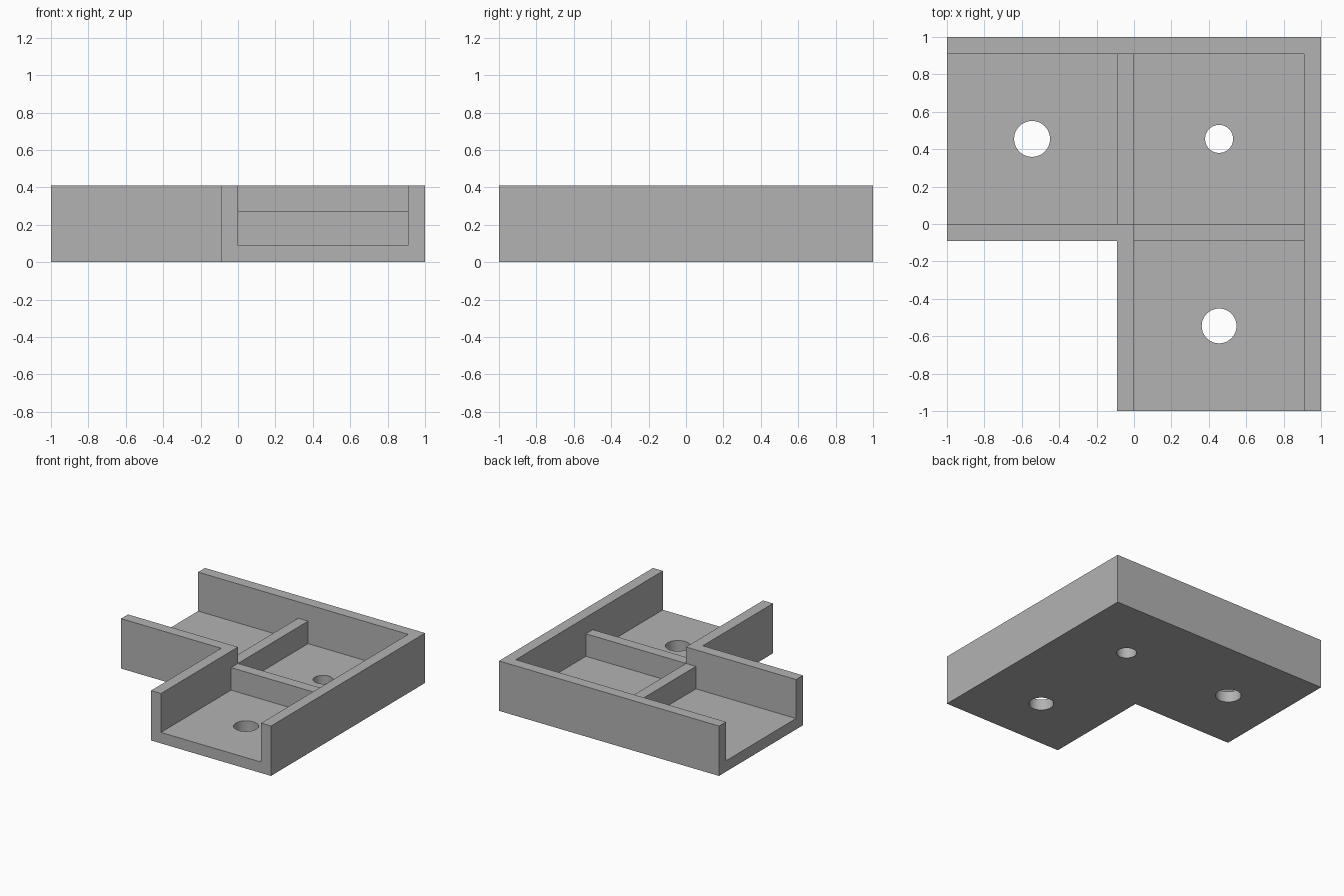
import bpy
import bmesh
import math

default = bpy.data.objects.get("Cube")
if default:
    bpy.data.objects.remove(default, do_unlink=True)

HEIGHT, FLOOR, RIB = 0.41, 0.09, 0.275   # rim, floor and divider tops
WALL = 0.09                              # wall thickness
IN = 1 - WALL                            # inner face of the outer walls

grey = bpy.data.materials.new("plain grey")
grey.use_nodes = True
grey.diffuse_color = (0.45, 0.45, 0.45, 1)
grey.node_tree.nodes["Principled BSDF"].inputs["Base Color"].default_value = grey.diffuse_color


def prism(name, outline, z0, z1):
    """Extrude a counter-clockwise outline from z0 up to z1."""
    bm = bmesh.new()
    base = bm.faces.new([bm.verts.new((x, y, z0)) for x, y in outline])
    top = bmesh.ops.extrude_face_region(bm, geom=[base])["geom"]
    verts = [v for v in top if isinstance(v, bmesh.types.BMVert)]
    bmesh.ops.translate(bm, verts=verts, vec=(0, 0, z1 - z0))
    bmesh.ops.recalc_face_normals(bm, faces=bm.faces)
    mesh = bpy.data.meshes.new(name)
    bm.to_mesh(mesh)
    bm.free()
    mesh.materials.append(grey)
    obj = bpy.data.objects.new(name, mesh)
    bpy.context.collection.objects.link(obj)
    return obj


def corner(near, far, end_low):
    """L-shaped outline: inner corner at near, outer corner at far."""
    return [(near, end_low), (far, end_low), (far, far),
            (end_low, far), (end_low, near), (near, near)]


def circle(cx, cy, r, n=48):
    return [(cx + r * math.cos(math.tau * i / n), cy + r * math.sin(math.tau * i / n))
            for i in range(n)]


def cut(target, cutter):
    cutter.hide_render = True
    mod = target.modifiers.new("cut", "BOOLEAN")
    mod.operation = "DIFFERENCE"
    mod.solver = "EXACT"
    mod.object = cutter
    bpy.context.view_layer.objects.active = target
    bpy.ops.object.modifier_apply(modifier=mod.name)
    bpy.data.objects.remove(cutter, do_unlink=True)


# Corner channel: solid L hollowed by an open-ended L
channel = prism("corner_channel", corner(-WALL, 1, -1), 0, HEIGHT)
cut(channel, prism("channel_cutter", corner(0, IN, -1.2), FLOOR, 0.6))

# Round holes through the floor of each bay
mid = IN / 2
for x, y, r in [(mid - 1, mid, 0.096), (mid, mid, 0.075), (mid, mid - 1, 0.093)]:
    cut(channel, prism("hole_cutter", circle(x, y, r), -0.1, 0.2))

# Low dividers around the corner bay, seated slightly into floor and walls
e = 0.01
divider = [(-WALL, -e), (0, -e), (0, IN + e), (-WALL, IN + e)]
prism("left_divider", divider, FLOOR - e, RIB)
prism("front_divider", [(y, x) for x, y in reversed(divider)], FLOOR - e, RIB)

# Smooth hole walls, sharp edges elsewhere
bpy.ops.object.select_all(action="DESELECT")
channel.select_set(True)
bpy.context.view_layer.objects.active = channel
bpy.ops.object.shade_smooth_by_angle(angle=math.radians(30))
